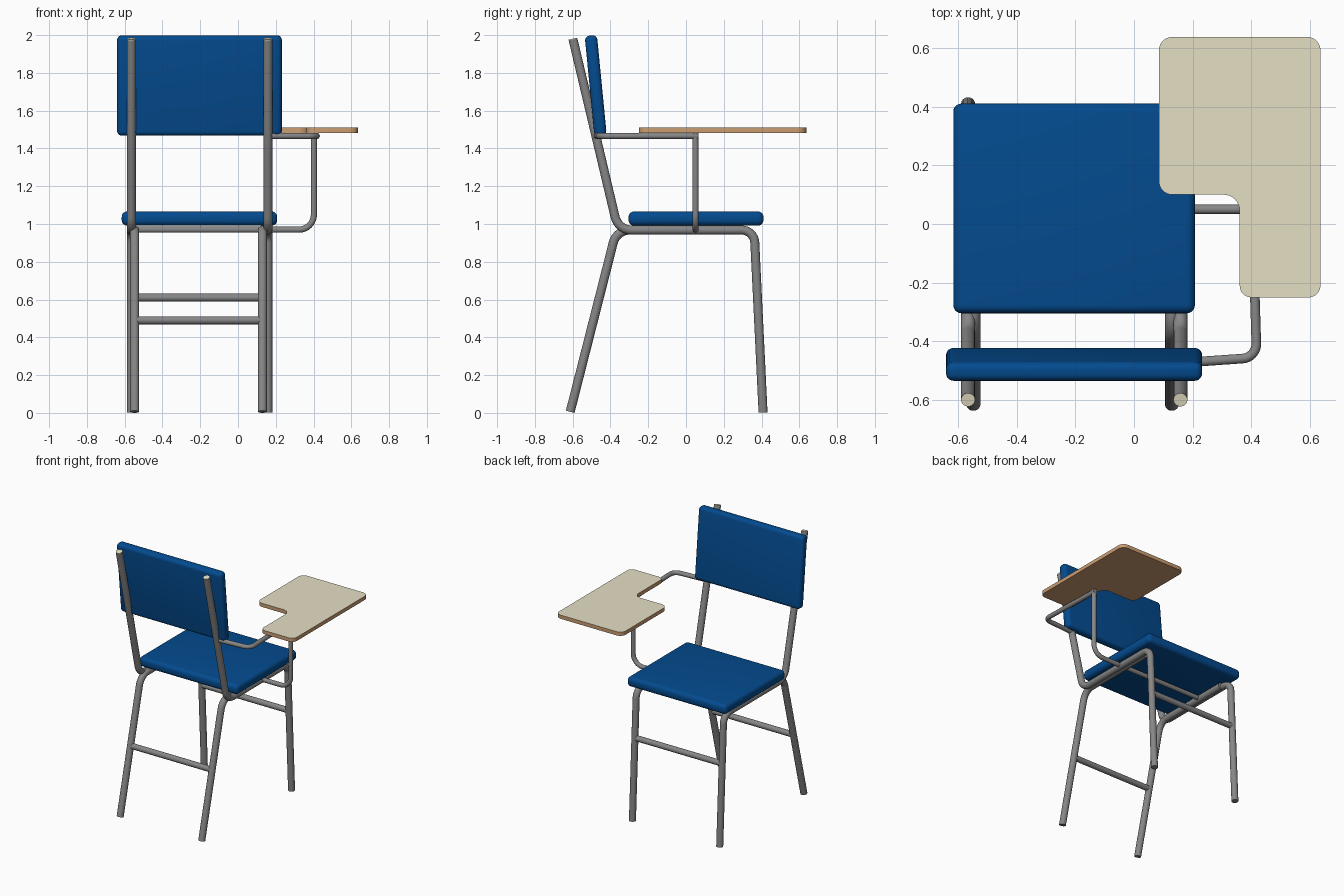
import bpy, bmesh, math
from mathutils import Vector, Matrix

if "Cube" in bpy.data.objects:
    bpy.data.objects.remove(bpy.data.objects["Cube"])


def material(name, rgb):
    m = bpy.data.materials.new(name)
    m.diffuse_color = (*rgb, 1)
    m.use_nodes = True
    m.node_tree.nodes["Principled BSDF"].inputs["Base Color"].default_value = m.diffuse_color
    return m


BLUE = material("blue upholstery", (0.001, 0.07, 0.275))
GREY = material("grey steel", (0.24, 0.24, 0.24))
CREAM = material("cream laminate", (0.78, 0.74, 0.55))
WOOD = material("tan wood", (0.60, 0.34, 0.17))


def smooth(o):
    bpy.ops.object.select_all(action='DESELECT')
    o.select_set(True)
    bpy.context.view_layer.objects.active = o
    bpy.ops.object.shade_smooth_by_angle(angle=math.radians(40))


def mesh_object(name, bm, *mats):
    me = bpy.data.meshes.new(name)
    bm.to_mesh(me)
    bm.free()
    o = bpy.data.objects.new(name, me)
    bpy.context.collection.objects.link(o)
    for m in mats:
        me.materials.append(m)
    return o


def fillet(points, radii, steps=8):
    """Round the inner corners of an open path; radii has one value per corner."""
    out = [points[0]]
    for a, b, c, r in zip(points, points[1:], points[2:], radii):
        u, v = (a - b).normalized(), (c - b).normalized()
        half = u.angle(v) / 2
        t = r / math.tan(half)
        centre = b + (u + v).normalized() * (r / math.sin(half))
        p, q = (b + u * t - centre).normalized(), (b + v * t - centre).normalized()
        for i in range(steps + 1):
            out.append(centre + p.slerp(q, i / steps).normalized() * r)
    return out + [points[-1]]


def tube(name, points, r, radii=()):
    """Sweep a round tube along a filleted path."""
    pts = [Vector(p) for p in points]
    path = fillet(pts, radii) if radii else pts
    bm = bmesh.new()
    rings = []
    d = (path[1] - path[0]).normalized()
    n = d.orthogonal().normalized()
    sides = 20
    for i, p in enumerate(path):
        nd = (path[min(i + 1, len(path) - 1)] - path[max(i - 1, 0)]).normalized()
        n = d.rotation_difference(nd) @ n
        d = nd
        w = d.cross(n)
        rings.append([bm.verts.new(p + (n * math.cos(a) + w * math.sin(a)) * r)
                      for a in (2 * math.pi * j / sides for j in range(sides))])
    for A, B in zip(rings, rings[1:]):
        for j in range(sides):
            k = (j + 1) % sides
            bm.faces.new((A[j], A[k], B[k], B[j]))
    bm.faces.new(rings[0][::-1])
    bm.faces.new(rings[-1])
    bmesh.ops.recalc_face_normals(bm, faces=bm.faces)
    o = mesh_object(name, bm, GREY)
    smooth(o)
    return o


def cushion(name, centre, size, bevel, tilt=0):
    bm = bmesh.new()
    bmesh.ops.create_cube(bm, size=1, matrix=Matrix.Diagonal((*size, 1)))
    bmesh.ops.bevel(bm, geom=bm.edges[:], offset=bevel, segments=5, profile=0.5, affect='EDGES')
    o = mesh_object(name, bm, BLUE)
    o.location = centre
    o.rotation_euler.x = tilt
    smooth(o)


# Padded seat and backrest
cushion("seat", (-0.204, 0.053, 1.029), (0.823, 0.714, 0.074), 0.028)
cushion("backrest", (-0.204, -0.478, 1.733), (0.872, 0.065, 0.532), 0.025, math.radians(5.6))

# Side frames: front leg, seat rail and back post in one tube, plus a bent rear leg
R, RAIL = 0.024, 0.968
for side, x, xr in (("left", -0.565, -0.547), ("right", 0.158, 0.129)):
    top, top_dir = Vector((x, -0.598, 1.977)), Vector((0, -0.237, 1)).normalized()
    tube(side + "_frame", [(x, 0.408, 0.002), (x, 0.361, RAIL), (x, -0.359, RAIL), top],
         R, (0.07, 0.09))
    tube(side + "_rear_leg", [(xr, -0.613, 0.006), (xr, -0.368, RAIL), (xr, 0.28, RAIL)],
         R, (0.09,))
    # Plug in the open top of the post
    plug = tube(side + "_post_cap", [top, top + top_dir * 0.004], R * 0.97)
    plug.data.materials[0] = CREAM

# Cross bars between the legs
tube("rear_crossbar", [(-0.547, -0.49, 0.49), (0.129, -0.49, 0.49)], 0.021)
tube("front_crossbar", [(-0.565, 0.378, 0.61), (0.158, 0.378, 0.61)], 0.021)

# Desk support: under-seat bar turning upward, and arm returning to the back post
tube("desk_upright", [(-0.565, 0.05, 0.97), (0.402, 0.05, 0.97), (0.402, 0.05, 1.481)],
     0.0165, (0.08,))
tube("desk_arm", [(0.402, 0.066, 1.466), (0.418, -0.455, 1.466), (0.158, -0.473, 1.466)],
     0.0165, (0.05,))

# Writing desk: L-shaped board with rounded corners, cream on top
corners = [Vector((x, y, 1.483)) for x, y in (
    (0.5, -0.25), (0.635, -0.25), (0.635, 0.637), (0.085, 0.637),
    (0.085, 0.10), (0.36, 0.10), (0.36, -0.25), (0.5, -0.25))]
outline = fillet(corners, (0.04, 0.045, 0.045, 0.045, 0.055, 0.04))[:-1]
bm = bmesh.new()
face = bm.faces.new([bm.verts.new(p) for p in outline])
ext = bmesh.ops.extrude_face_region(bm, geom=[face], use_keep_orig=True)
bmesh.ops.translate(bm, vec=(0, 0, 0.028),
                    verts=[g for g in ext["geom"] if isinstance(g, bmesh.types.BMVert)])
bmesh.ops.recalc_face_normals(bm, faces=bm.faces)
for f in bm.faces:
    f.material_index = 1 if f.normal.z > 0.5 else 0
smooth(mesh_object("writing_desk", bm, WOOD, CREAM))
